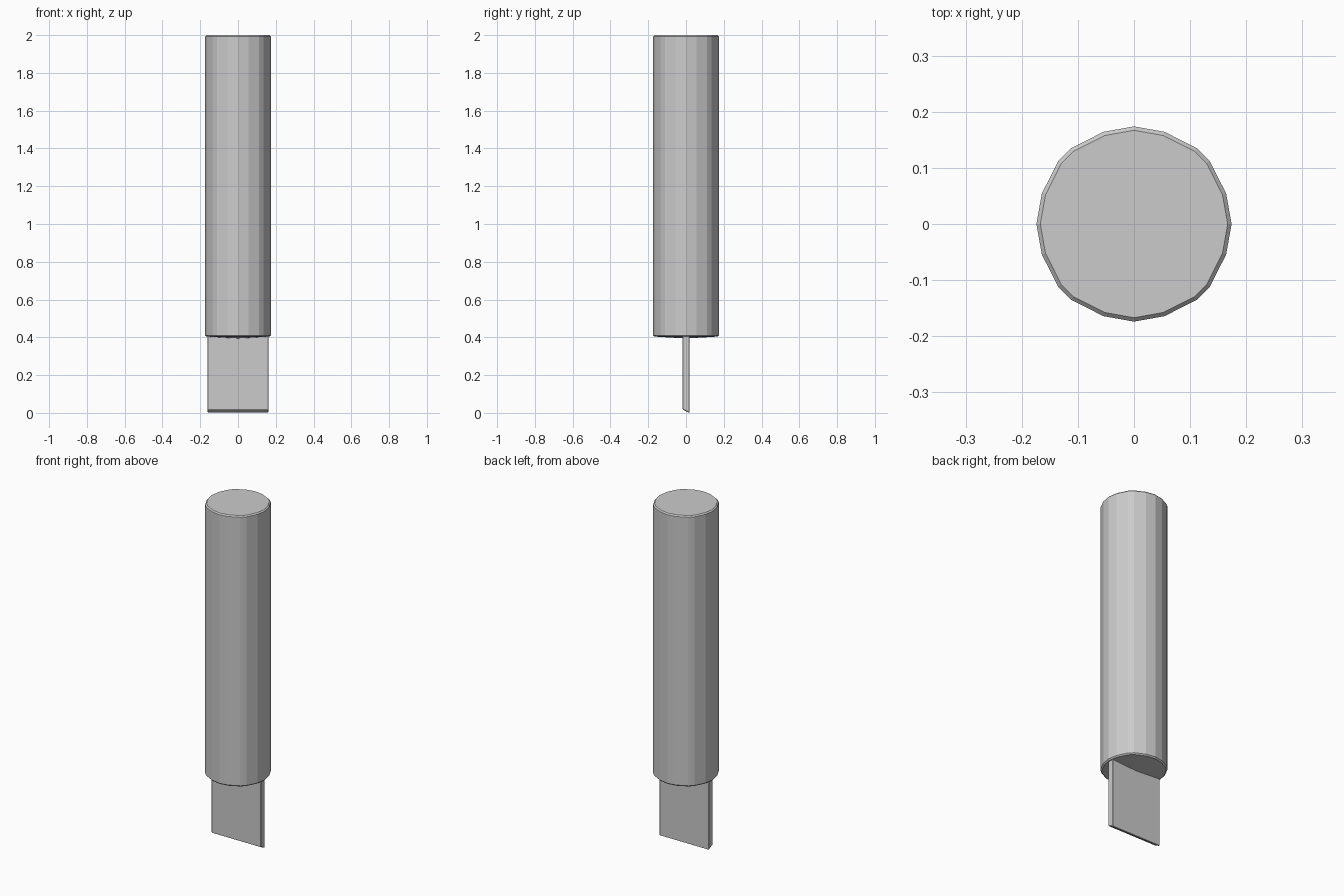
import bpy, bmesh
from math import cos, sin, radians

if "Cube" in bpy.data.objects:
    bpy.data.objects.remove(bpy.data.objects["Cube"])

grey = bpy.data.materials.new("plain_grey")
grey.use_nodes = True
grey.diffuse_color = (0.6, 0.6, 0.6, 1)
grey.node_tree.nodes["Principled BSDF"].inputs["Base Color"].default_value = (0.6, 0.6, 0.6, 1)


def finish(name, bm):
    bmesh.ops.recalc_face_normals(bm, faces=bm.faces[:])
    mesh = bpy.data.meshes.new(name)
    bm.to_mesh(mesh)
    bm.free()
    obj = bpy.data.objects.new(name, mesh)
    bpy.context.collection.objects.link(obj)
    mesh.materials.append(grey)
    return obj


# Handle: slightly uneven faceted cylinder, repeated per quarter
quarter = [(0, 0.174), (18.4, 0.173), (39.7, 0.1755), (50.3, 0.1755), (71.6, 0.173)]
outline = [(r * cos(radians(a + 90 * q)), r * sin(radians(a + 90 * q)))
           for q in range(4) for a, r in quarter]
# (scale, height) of each ring, from the shallow bottom cone to the top chamfer
rings = [(0.1, 0.395), (0.96, 0.404), (1, 0.411), (1, 1.993), (0.96, 2.0)]
bm = bmesh.new()
loops = [[bm.verts.new((x * s, y * s, z)) for x, y in outline] for s, z in rings]
for low, high in zip(loops, loops[1:]):
    for i in range(len(low)):
        j = (i + 1) % len(low)
        bm.faces.new((low[i], low[j], high[j], high[i]))
bm.faces.new(loops[0])
bm.faces.new(loops[-1])
finish("handle", bm)

# Blade: flat plate with a ground edge sloping down to the back
half_width, half_thick = 0.161, 0.018
bm = bmesh.new()
profile = [(-half_thick, 0.018), (half_thick, 0.002), (half_thick, 0.42), (-half_thick, 0.42)]
ends = [[bm.verts.new((x, y, z)) for y, z in profile] for x in (-half_width, half_width)]
for i in range(4):
    j = (i + 1) % 4
    bm.faces.new((ends[0][i], ends[0][j], ends[1][j], ends[1][i]))
bm.faces.new(ends[0])
bm.faces.new(ends[1])
# Keep the ground tip touching the floor
for v in bm.verts:
    if v.co.z < 0.01:
        v.co.z = 0
blade = finish("blade", bm)
bevel = blade.modifiers.new("edge_chamfer", 'BEVEL')
bevel.width = 0.003
bevel.segments = 1
